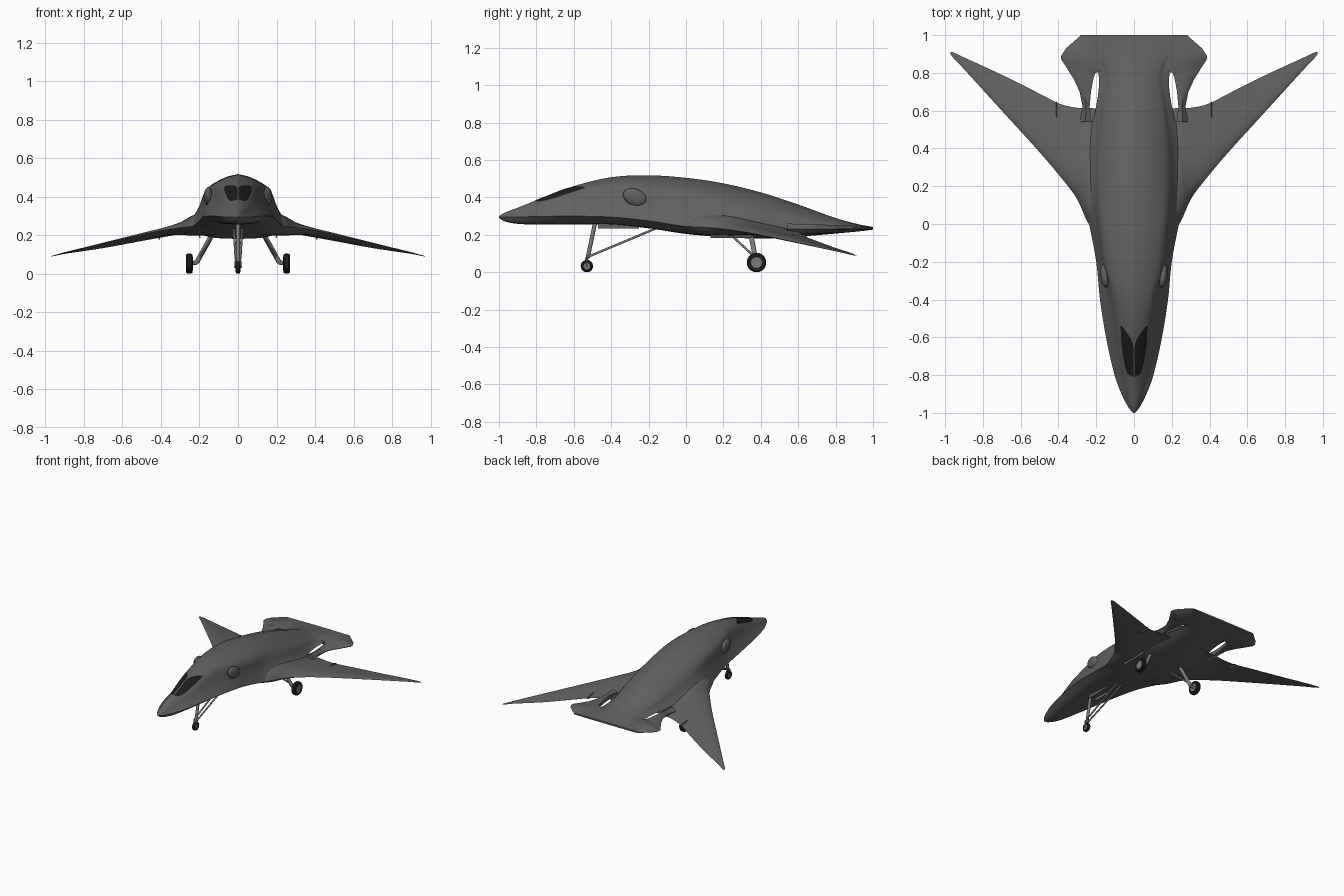
import bpy, bmesh, math
from mathutils import Vector
from mathutils.bvhtree import BVHTree

if "Cube" in bpy.data.objects:
    bpy.data.objects.remove(bpy.data.objects["Cube"])


def material(name, grey):
    m = bpy.data.materials.new(name)
    m.diffuse_color = (grey, grey, grey, 1)
    m.use_nodes = True
    m.node_tree.nodes["Principled BSDF"].inputs["Base Color"].default_value = m.diffuse_color
    return m


HULL, BLACK, METAL = material("hull_grey", .12), material("black", .012), material("gear_grey", .2)


def finish(ob, mat, mirror=False, angle=35):
    ob.data.materials.append(mat)
    if mirror:
        ob.modifiers.new("mirror", 'MIRROR')
    bpy.ops.object.select_all(action='DESELECT')
    ob.select_set(True)
    bpy.context.view_layer.objects.active = ob
    bpy.ops.object.shade_smooth_by_angle(angle=math.radians(angle))
    return ob


def hermite(rows, u):
    """Smooth value of a table at u, its first column being the parameter."""
    def slope(i):
        a, b = rows[max(i - 1, 0)], rows[min(i + 1, len(rows) - 1)]
        return [(q - p) / (b[0] - a[0]) for p, q in zip(a, b)]
    i = max(k for k in range(len(rows) - 1) if rows[k][0] <= u + 1e-9)
    a, b = rows[i], rows[i + 1]
    h = b[0] - a[0]
    t = (u - a[0]) / h
    return [p * (2*t**3 - 3*t*t + 1) + m * h * (t**3 - 2*t*t + t) + q * (3*t*t - 2*t**3) + n * h * (t**3 - t*t)
            for p, q, m, n in zip(a, b, slope(i), slope(i + 1))]


def resample(rows, sub):
    us = [a[0] + (b[0] - a[0]) * k / sub for a, b in zip(rows, rows[1:]) for k in range(sub)]
    return [hermite(rows, u) for u in us + [rows[-1][0]]]


def curve(points, sub=5):
    return [r[1:] for r in resample([(i, *p) for i, p in enumerate(points)], sub)]


def loft(name, sections, mat, closed=True, angle=35):
    bm = bmesh.new()
    rings = [[bm.verts.new(p) for p in s] for s in sections]
    n = len(rings[0])
    for a, b in zip(rings, rings[1:]):
        for i in range(n if closed else n - 1):
            j = (i + 1) % n
            bm.faces.new((a[i], a[j], b[j], b[i]))
    bm.faces.new(rings[0])
    bm.faces.new(rings[-1])
    bmesh.ops.recalc_face_normals(bm, faces=bm.faces)
    me = bpy.data.meshes.new(name)
    bm.to_mesh(me)
    bm.free()
    ob = bpy.data.objects.new(name, me)
    bpy.context.collection.objects.link(ob)
    return finish(ob, mat, True, angle)


# Fuselage: y, top z, shoulder x z, chine x z, belly half width, belly z
body = [(-1, .30, .003, .299, .005, .295, .003, .29), (-.97, .318, .015, .312, .03, .295, .015, .272),
        (-.9, .345, .032, .332, .066, .295, .04, .259), (-.8, .385, .05, .355, .103, .298, .06, .255),
        (-.6, .46, .075, .42, .148, .30, .09, .255), (-.4, .508, .10, .46, .18, .295, .11, .255),
        (-.2, .518, .15, .445, .20, .275, .12, .235), (0, .505, .168, .432, .238, .245, .13, .205),
        (.2, .475, .17, .395, .285, .235, .14, .188), (.4, .427, .165, .35, .265, .23, .14, .18),
        (.6, .362, .15, .30, .205, .235, .12, .19), (.8, .29, .125, .262, .188, .232, .12, .207),
        (.92, .257, .2, .245, .25, .232, .2, .218), (1, .242, .26, .24, .28, .235, .26, .228)]
sections = []
for y, zt, sx, sz, ex, ez, bx, zb in resample(body, 5):
    upper = curve([(0, zt), (sx * .5, zt - .3 * (zt - sz)), (sx, sz),
                   (sx + .45 * (ex - sx), ez + .48 * (sz - ez)), (ex, ez)])
    lower = curve([(ex, ez), (bx, zb + .18 * (ez - zb)), (0, zb)])
    sections.append([(x, y, z) for x, z in upper + lower[1:]])
fuselage = loft("fuselage", sections, HULL, closed=False)
tree = BVHTree.FromPolygons([v.co for v in fuselage.data.vertices],
                            [p.vertices[:] for p in fuselage.data.polygons])

# Wing: x, leading y, trailing y, leading z, trailing z, upper bulge, lower bulge
wing = [(.12, -.12, .6, .25, .215, .10, .04), (.24, 0, .615, .245, .212, .065, .035),
        (.30, .13, .615, .238, .206, .038, .025), (.39, .25, .635, .225, .19, .022, .014),
        (.5, .38, .69, .203, .17, .016, .01), (.7, .6, .79, .157, .133, .009, .006),
        (.9, .82, .882, .109, .103, .004, .003), (.955, .878, .908, .095, .092, .002, .002),
        (.972, .9, .912, .09, .09, .001, .001)]
foil = curve([(0, 0), (.12, .75), (.35, 1), (.65, .6), (1, .03)], 3)
sections = []
for x, y0, y1, z0, z1, up, low in resample(wing, 4):
    pt = lambda t, h: (x, y0 + (y1 - y0) * t, z0 + (z1 - z0) * t + h)
    sections.append([pt(t, h * up) for t, h in foil] + [pt(t, -h * low) for t, h in foil[:0:-1]])
loft("wing", sections, HULL)

# Tail plate with the arm that runs outside the slot: y, inner x, outer x, mid z, half thickness
tail = [(.54, .225, .29, .23, .03), (.62, .235, .272, .232, .026), (.70, .228, .288, .232, .024),
        (.77, .215, .32, .231, .022), (.80, .205, .34, .231, .021), (.82, .10, .352, .231, .02),
        (.87, .05, .385, .232, .018), (.89, .05, .386, .233, .016), (.93, .05, .36, .234, .012),
        (1, .05, .28, .235, .005)]
loft("tail", [[(a, y, z + h * .6), (a * .5 + b * .5, y, z + h), (b - .006, y, z + .005), (b, y, z),
               (b - .006, y, z - .005), (a * .5 + b * .5, y, z - h), (a, y, z - h * .6)]
              for y, a, b, z, h in tail], HULL, angle=50)


# Windscreen panes laid on the fuselage
def pane(name, rows, mat, n=8):
    verts, faces = [], []
    for y, a, b in resample(rows, 5):
        for k in range(n + 1):
            hit = tree.ray_cast(Vector((max(a + (b - a) * k / n, .002), y, 2)), Vector((0, 0, -1)))
            verts.append(hit[0] + hit[1] * .003)
    for r in range(len(verts) // (n + 1) - 1):
        for k in range(n):
            i = r * (n + 1) + k
            faces.append((i, i + 1, i + n + 2, i + n + 1))
    me = bpy.data.meshes.new(name)
    me.from_pydata(verts, [], faces)
    ob = bpy.data.objects.new(name, me)
    bpy.context.collection.objects.link(ob)
    return finish(ob, mat, True)


pane("windscreen", [(-.805, .003, .015), (-.79, .003, .033), (-.72, .003, .052), (-.64, .004, .063),
                    (-.6, .02, .067), (-.54, .062, .069)], BLACK)


# Simple shapes
def rod(name, a, b, r, mat=METAL, mirror=False, sides=16):
    a, b = Vector(a), Vector(b)
    bpy.ops.mesh.primitive_cylinder_add(vertices=sides, radius=r, depth=(b - a).length)
    ob = bpy.context.object
    ob.name = name
    ob.data.transform((b - a).to_track_quat('Z', 'Y').to_matrix().to_4x4())
    for v in ob.data.vertices:
        v.co += (a + b) / 2
    return finish(ob, mat, mirror)


def blob(name, centre, size, mat, tilt=(0, 0, 0), cube=False):
    if cube:
        bpy.ops.mesh.primitive_cube_add(size=2, location=centre, rotation=tilt)
    else:
        bpy.ops.mesh.primitive_uv_sphere_add(segments=24, ring_count=12, location=centre, rotation=tilt)
    ob = bpy.context.object
    ob.name, ob.scale = name, size
    bpy.ops.object.transform_apply(location=True, rotation=True, scale=True)
    return finish(ob, mat, True)


def wheel(name, x, y, r, w, mirror):
    # Tyre profile spun about the axle, with a paler hub
    prof = [(-w * .8, r * .55), (-w, r * .7), (-w * .9, r * .9), (-w * .5, r),
            (w * .5, r), (w * .9, r * .9), (w, r * .7), (w * .8, r * .55)]
    bm = bmesh.new()
    vs = [bm.verts.new((px, 0, pr)) for px, pr in prof]
    es = [bm.edges.new(p) for p in zip(vs, vs[1:])]
    bmesh.ops.spin(bm, geom=vs + es, cent=(0, 0, 0), axis=(1, 0, 0), angle=2 * math.pi, steps=32)
    bmesh.ops.remove_doubles(bm, verts=bm.verts, dist=1e-5)
    bmesh.ops.recalc_face_normals(bm, faces=bm.faces)
    bmesh.ops.translate(bm, verts=bm.verts, vec=(x, y, r))
    me = bpy.data.meshes.new(name)
    bm.to_mesh(me)
    bm.free()
    ob = bpy.data.objects.new(name, me)
    bpy.context.collection.objects.link(ob)
    finish(ob, BLACK, mirror)
    rod(name + "_hub", (x - w * .75, y, r), (x + w * .75, y, r), r * .57, METAL, mirror, 24)


# Engine intakes and wing actuator fairings
blob("intake_lip", (.155, -.275, .402), (.022, .065, .045), HULL, (-.35, 0, -.12))
blob("actuator_fairing", (.41, .6, .19), (.004, .05, .014), HULL, (-.1, 0, 0))

# Nose gear
wheel("nose_wheel", 0, -.53, .033, .012, False)
rod("nose_leg", (0, -.526, .075), (0, -.485, .27), .011)
rod("nose_piston", (0, -.534, .06), (0, -.52, .11), .008)
rod("nose_fork", (.016, -.53, .03), (.012, -.53, .08), .004, METAL, True)
rod("nose_fork_bridge", (-.016, -.53, .075), (.016, -.53, .075), .006)
rod("nose_brace", (.012, -.53, .08), (.022, -.16, .235), .006, METAL, True)
blob("nose_gear_door", (.03, -.36, .245), (.002, .11, .012), HULL, cube=True)

# Main gear
wheel("main_wheel", .253, .377, .052, .018, True)
rod("main_axle", (.21, .377, .058), (.25, .377, .054), .011, METAL, True)
rod("main_leg", (.215, .375, .058), (.13, .345, .21), .013, METAL, True)
rod("main_brace", (.2, .37, .08), (.13, .24, .2), .006, METAL, True)
blob("main_gear_door", (.205, .24, .208), (.003, .11, .024), HULL, (0, .35, 0), True)
